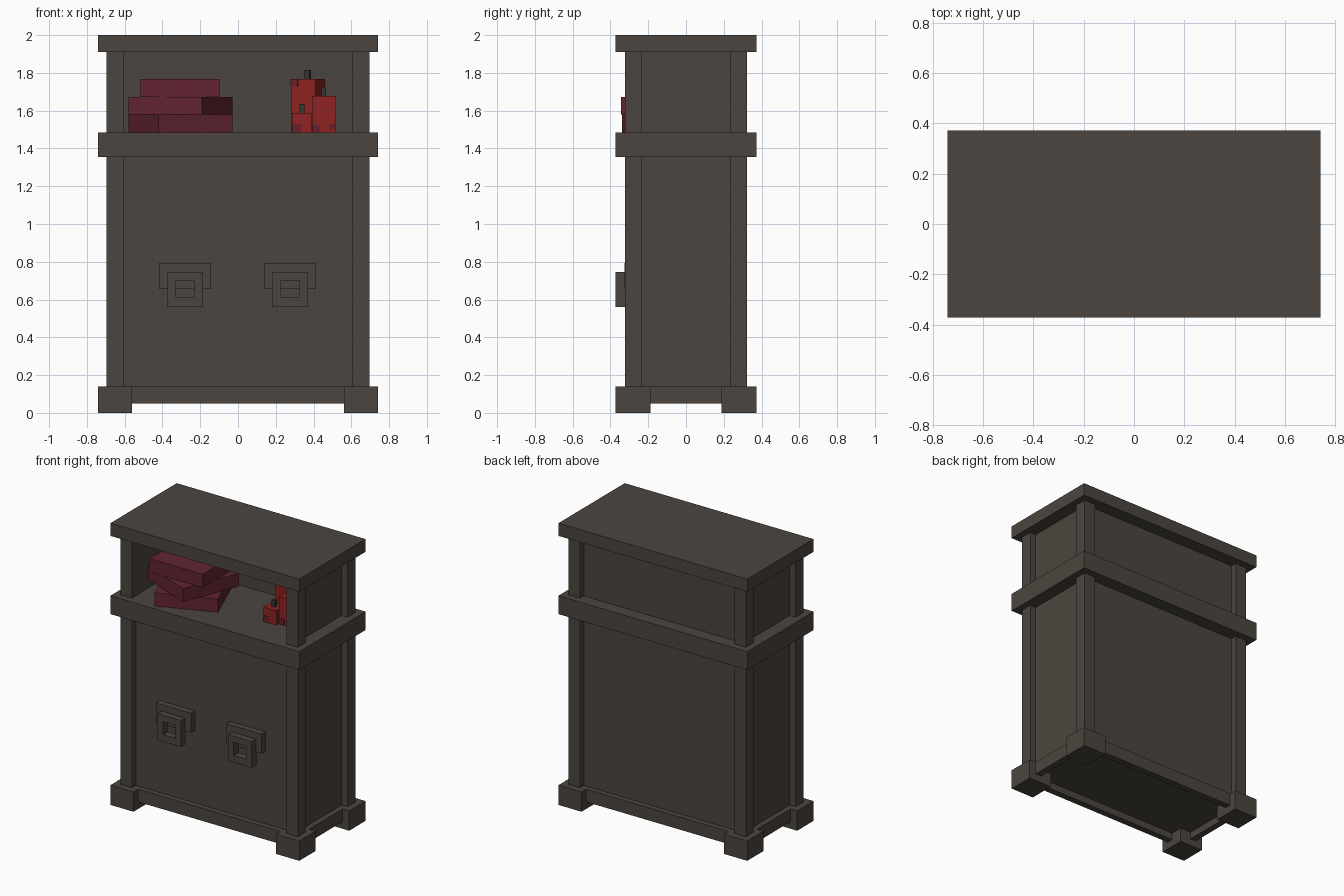
import bpy, math
from mathutils import Matrix, Vector

if "Cube" in bpy.data.objects:
    bpy.data.objects.remove(bpy.data.objects["Cube"])


def colour(name, r, g, b):
    lin = [((c / 255 + 0.055) / 1.055) ** 2.4 for c in (r, g, b)]
    m = bpy.data.materials.new(name)
    m.diffuse_color = (*lin, 1)
    m.use_nodes = True
    m.node_tree.nodes["Principled BSDF"].inputs["Base Color"].default_value = m.diffuse_color
    return m


WOOD = colour("dark_wood", 75, 69, 62)
BOOK = colour("burgundy_cover", 98, 36, 50)
WAX = colour("red_wax", 142, 36, 34)
STAIN = colour("dark_wax", 104, 32, 44)
WICK = colour("wick_grey", 52, 54, 50)

FACES = [(0, 3, 2, 1), (4, 5, 6, 7), (0, 1, 5, 4),
         (1, 2, 6, 5), (2, 3, 7, 6), (3, 0, 4, 7)]


def box(name, x, y, z, mat, at=(0, 0), turn=0):
    """Box from ranges, turned about its own vertical axis, then moved."""
    rot = Matrix.Rotation(math.radians(turn), 3, 'Z')
    move = Vector((at[0], at[1], 0))
    verts = [rot @ Vector((x[i], y[j], h)) + move
             for h in z for i, j in ((0, 0), (1, 0), (1, 1), (0, 1))]
    me = bpy.data.meshes.new(name)
    me.from_pydata(verts, [], FACES)
    me.materials.append(mat)
    ob = bpy.data.objects.new(name, me)
    bpy.context.collection.objects.link(ob)
    return ob


def span(s, a, b):
    return tuple(sorted((s * a, s * b)))


# Slabs
box("top_slab", (-.742, .742), (-.372, .372), (1.91, 2), WOOD)
box("shelf_slab", (-.742, .742), (-.372, .372), (1.355, 1.485), WOOD)

# Cabinet body and open upper compartment
box("cabinet_body", (-.65, .65), (-.28, .28), (.1, 1.36), WOOD)
box("upper_back_panel", (-.65, .65), (.24, .28), (1.48, 1.915), WOOD)
for s in (-1, 1):
    box("upper_side_panel", span(s, .61, .65), (-.28, .28), (1.48, 1.915), WOOD)

# Posts, feet and base rails
for sx in (-1, 1):
    for sy in (-1, 1):
        px, py = span(sx, .607, .696), span(sy, .235, .323)
        box("lower_post", px, py, (.14, 1.355), WOOD)
        box("upper_post", px, py, (1.485, 1.91), WOOD)
        box("foot", span(sx, .56, .742), span(sy, .188, .372), (0, .14), WOOD)
for s in (-1, 1):
    box("long_rail", (-.6, .6), span(s, .275, .32), (.05, .14), WOOD)
    box("short_rail", span(s, .645, .69), (-.25, .25), (.05, .14), WOOD)

# Handles: a mounting plate with a square ring hanging in front
for cx in (-.28, .275):
    box("handle_plate", (-.138, .138), (-.325, -.275), (.655, .793), WOOD, (cx, 0))
    ry = (-.372, -.32)
    for s in (-1, 1):
        box("handle_ring_side", span(s, .048, .093), ry, (.56, .747), WOOD, (cx, 0))
    for z in ((.56, .61), (.702, .747)):
        box("handle_ring_bar", (-.048, .048), ry, z, WOOD, (cx, 0))

# Stack of three books
for i, (cy, turn) in enumerate(((-.06, 21.8), (-.067, -21.8), (-.045, 0))):
    z0 = 1.485 + i * .094
    box("book", (-.21, .21), (-.215, .215), (z0, z0 + .094), BOOK, (-.305, cy), turn)

# Candles with wicks: position, half width, top, turn
for at, h, top, turn in (((.37, .06), .07, 1.767, -21),
                         ((.453, -.035), .062, 1.677, 0),
                         ((.338, -.075), .051, 1.587, 0)):
    box("candle", (-h, h), (-h, h), (1.485, top), WAX, at, turn)
    box("wick", (-.013, .013), (-.013, .013), (top, top + .047), WICK, at, turn)

# Darker wax patches
f = -.07
box("wax_patch", (-.07, -.03), (f - .004, f), (1.727, 1.767), STAIN, (.37, .06), -21)
box("wax_patch", (-.062, -.02), (-.066, -.062), (1.485, 1.525), STAIN, (.453, -.035))
box("wax_patch", (.03, .062), (-.066, -.062), (1.5, 1.53), STAIN, (.453, -.035))
box("wax_patch", (-.051, -.005), (-.055, -.051), (1.485, 1.53), STAIN, (.338, -.075))
